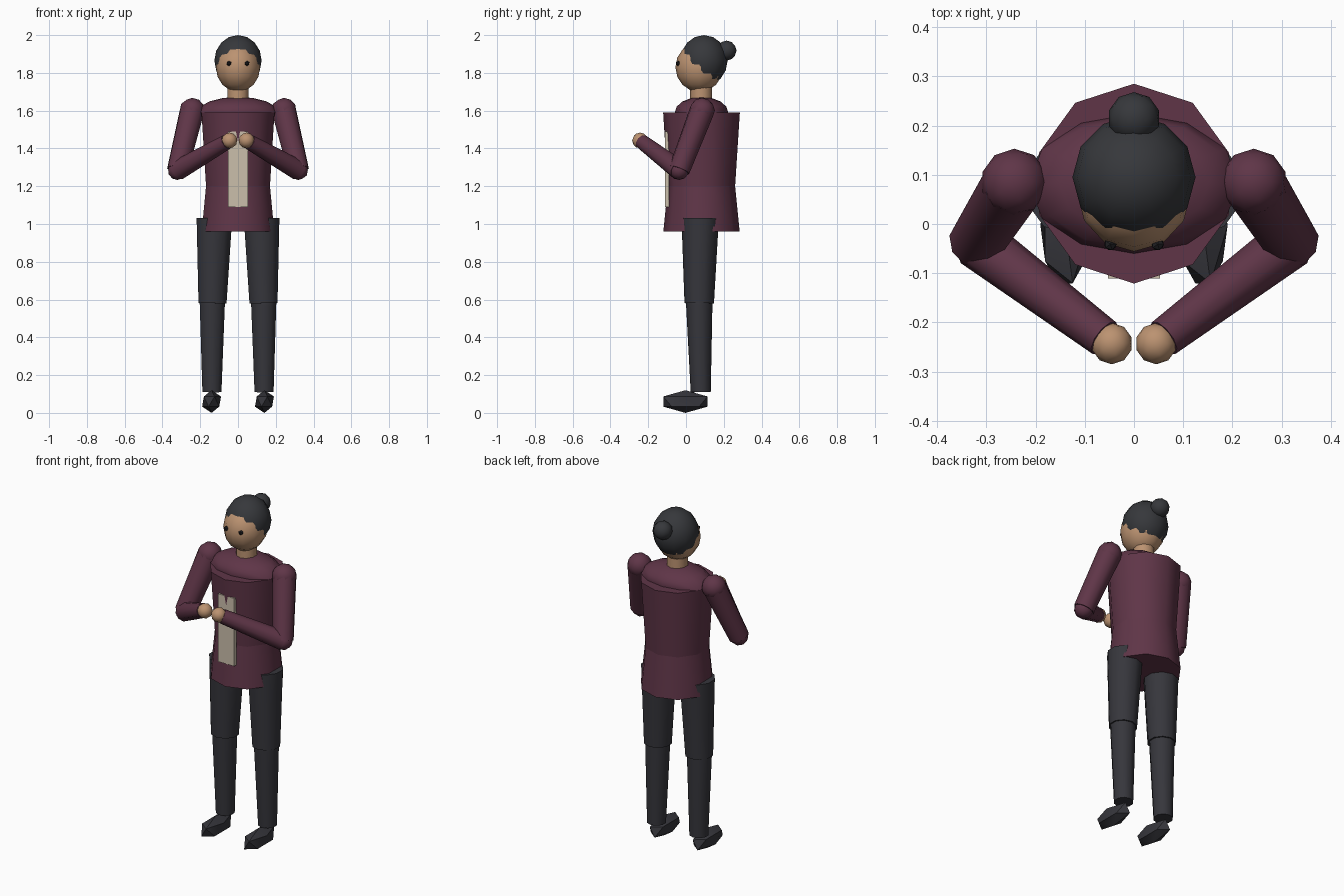
import bpy, bmesh, math
from mathutils import Vector, Matrix

if "Cube" in bpy.data.objects:
    bpy.data.objects.remove(bpy.data.objects["Cube"])


def material(name, rgb):
    m = bpy.data.materials.new(name)
    m.diffuse_color = (*rgb, 1)
    m.use_nodes = True
    m.node_tree.nodes["Principled BSDF"].inputs["Base Color"].default_value = m.diffuse_color
    return m


MAROON = material("maroon cloth", (0.115, 0.036, 0.064))
SKIN = material("skin", (0.50, 0.29, 0.165))
HAIR = material("dark hair", (0.037, 0.039, 0.044))
TROUSER = material("charcoal cloth", (0.037, 0.037, 0.045))
CREAM = material("cream panel", (0.60, 0.52, 0.41))
EYE = material("eye black", (0.015, 0.015, 0.018))


def finish(name, bm, mat):
    bmesh.ops.recalc_face_normals(bm, faces=bm.faces[:])
    mesh = bpy.data.meshes.new(name)
    bm.to_mesh(mesh)
    bm.free()
    mesh.materials.append(mat)
    ob = bpy.data.objects.new(name, mesh)
    bpy.context.collection.objects.link(ob)
    bpy.ops.object.select_all(action='DESELECT')
    ob.select_set(True)
    bpy.context.view_layer.objects.active = ob
    bpy.ops.object.shade_smooth_by_angle(angle=math.radians(40))
    return ob


def tube(name, p0, p1, r0, r1, mat, sides=10):
    """Capped tapered tube between two points, a corner facing +y and -y."""
    p0, p1 = Vector(p0), Vector(p1)
    turn = Vector((0, 0, 1)).rotation_difference(p1 - p0)
    bm = bmesh.new()
    rings = []
    for p, r in ((p0, r0), (p1, r1)):
        ring = []
        for i in range(sides):
            a = 2 * math.pi * i / sides
            ring.append(bm.verts.new(p + turn @ Vector((r * math.sin(a), r * math.cos(a), 0))))
        rings.append(ring)
    lo, hi = rings
    for i in range(sides):
        j = (i + 1) % sides
        bm.faces.new((lo[i], lo[j], hi[j], hi[i]))
    bm.faces.new(lo)
    bm.faces.new(hi)
    return finish(name, bm, mat)


def placed(c, s):
    return Matrix.Translation(c) @ Matrix.Diagonal((*s, 1))


def ball(name, c, s, mat, level=2):
    bm = bmesh.new()
    bmesh.ops.create_icosphere(bm, subdivisions=level, radius=1, matrix=placed(c, s))
    return finish(name, bm, mat)


def globe(name, c, s, mat, segments=12, rings=8):
    bm = bmesh.new()
    bmesh.ops.create_uvsphere(bm, u_segments=segments, v_segments=rings, radius=1,
                              matrix=placed(c, s))
    return finish(name, bm, mat)


# Torso: tapered chest, flared tunic skirt, rounded shoulder yoke
CY = 0.082
tube("chest", (0, CY, 1.2), (0, CY, 1.59), 0.178, 0.203, MAROON)
tube("tunic_skirt", (0, CY, 0.96), (0, CY, 1.2), 0.202, 0.178, MAROON)
globe("shoulder_yoke", (0, CY, 1.59), (0.215, 0.142, 0.083), MAROON)

# Front panel
bm = bmesh.new()
bmesh.ops.create_cube(bm, size=1, matrix=placed((0, -0.1, 1.29), (0.106, 0.022, 0.40)))
finish("front_panel", bm, CREAM)

# Neck, head and hair
tube("neck", (0, 0.08, 1.6), (0, 0.08, 1.76), 0.058, 0.058, SKIN)
globe("head", (0, 0.07, 1.83), (0.117, 0.126, 0.131), SKIN)
globe("hair_cap", (0, 0.095, 1.865), (0.125, 0.125, 0.135), HAIR)
ball("hair_bun", (0, 0.215, 1.918), (0.053, 0.053, 0.053), HAIR)

# Paired parts
for s, side in ((-1, "right"), (1, "left")):
    ball(side + "_eye", (s * 0.048, -0.041, 1.85), (0.014, 0.014, 0.014), EYE, 1)

    # Arms, bent so that the hands meet in front
    shoulder = (s * 0.243, 0.085, 1.60)
    elbow = (s * 0.32, -0.036, 1.285)
    wrist = (s * 0.06, -0.232, 1.434)
    ball(side + "_shoulder", shoulder, (0.068, 0.068, 0.068), MAROON)
    tube(side + "_upper_arm", shoulder, elbow, 0.066, 0.057, MAROON)
    ball(side + "_elbow", elbow, (0.052, 0.052, 0.052), MAROON)
    tube(side + "_forearm", elbow, wrist, 0.054, 0.040, MAROON)
    ball(side + "_hand", (s * 0.045, -0.243, 1.442), (0.042, 0.042, 0.042), SKIN)

    # Legs and shoes
    tube(side + "_thigh", (s * 0.135, 0.07, 0.58), (s * 0.125, 0.075, 1.03), 0.078, 0.099, TROUSER)
    ball(side + "_knee", (s * 0.136, 0.07, 0.575), (0.07, 0.07, 0.07), TROUSER)
    tube(side + "_shin", (s * 0.138, 0.078, 0.11), (s * 0.136, 0.07, 0.58), 0.053, 0.07, TROUSER)
    ball(side + "_shoe", (s * 0.14, -0.003, 0.06), (0.056, 0.138, 0.06), TROUSER, 1)
